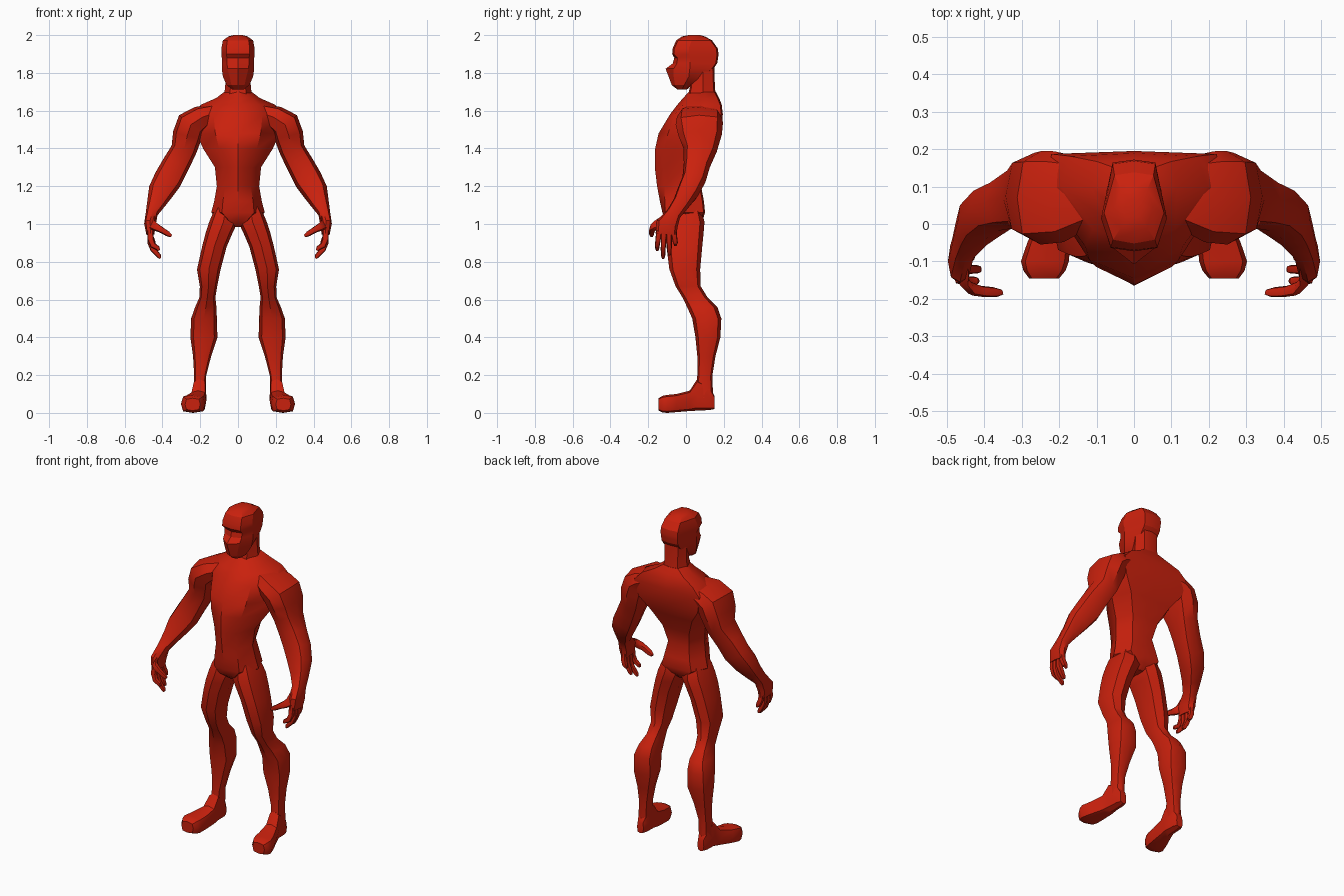
import bpy, bmesh, math
from mathutils import Vector

if "Cube" in bpy.data.objects:
    bpy.data.objects.remove(bpy.data.objects["Cube"], do_unlink=True)

red = bpy.data.materials.new("suit_red")
red.use_nodes = True
RED = (0.59, 0.015, 0.004, 1)
red.diffuse_color = RED
red.node_tree.nodes["Principled BSDF"].inputs["Base Color"].default_value = RED


def loft(name, rings, mirror=False, angle=38):
    """Skin a list of equal-length point rings and cap both ends."""
    bm = bmesh.new()
    loops = [[bm.verts.new(p) for p in r] for r in rings]
    n = len(rings[0])
    for a, b in zip(loops, loops[1:]):
        for i in range(n):
            j = (i + 1) % n
            bm.faces.new((a[i], a[j], b[j], b[i]))
    bm.faces.new(loops[0])
    bm.faces.new(loops[-1])
    bmesh.ops.recalc_face_normals(bm, faces=bm.faces)
    mesh = bpy.data.meshes.new(name)
    bm.to_mesh(mesh)
    bm.free()
    mesh.materials.append(red)
    ob = bpy.data.objects.new(name, mesh)
    bpy.context.collection.objects.link(ob)
    if mirror:
        ob.modifiers.new("mirror", "MIRROR").use_mirror_merge = False
    bpy.ops.object.select_all(action="DESELECT")
    ob.select_set(True)
    bpy.context.view_layer.objects.active = ob
    bpy.ops.object.shade_smooth_by_angle(angle=math.radians(angle))
    return ob


def ring(c, u, v, corner=0.77):
    """Eight-sided section around c with half-axes u and v."""
    c, pts = Vector(c), []
    for k in range(8):
        x, y = round(math.cos(k * math.pi / 4)), round(math.sin(k * math.pi / 4))
        f = corner if x and y else 1
        pts.append(c + u * x * f + v * y * f)
    return pts


def tube(name, rows, **kw):
    """Limb along a path; each row is x, y, z, side radius, depth radius."""
    pts = [Vector(r[:3]) for r in rows]
    rings = []
    for i, r in enumerate(rows):
        t = (pts[min(i + 1, len(pts) - 1)] - pts[max(i - 1, 0)]).normalized()
        d = Vector((0, 1, 0))
        d = (d - t * d.dot(t)).normalized()
        rings.append(ring(pts[i], t.cross(d) * r[3], d * r[4]))
    return loft(name, rings, **kw)


def body_ring(z, yf, wf, yq, w, ym, wb, yb):
    """Symmetric section: front ridge, front corner, side, back corner, back."""
    half = [(wf, yq), (w, ym), (wb, yb - 0.008)]
    pts = [(0, yf)] + half + [(0, yb)] + [(-x, y) for x, y in reversed(half)]
    return [Vector((x, y, z)) for x, y in pts]


# Torso: z, front, front corner x/y, side x/y, back corner x, back
loft("torso", [body_ring(*r) for r in [
    (0.985, -0.07, 0.012, -0.065, 0.02, 0.0, 0.012, 0.06),
    (1.02, -0.108, 0.05, -0.106, 0.09, 0.0, 0.06, 0.088),
    (1.06, -0.125, 0.085, -0.11, 0.142, -0.005, 0.10, 0.101),
    (1.12, -0.138, 0.08, -0.112, 0.126, -0.01, 0.085, 0.095),
    (1.20, -0.153, 0.068, -0.115, 0.112, -0.02, 0.07, 0.08),
    (1.30, -0.165, 0.075, -0.12, 0.122, -0.01, 0.09, 0.105),
    (1.40, -0.163, 0.10, -0.115, 0.185, 0.03, 0.14, 0.15),
    (1.48, -0.145, 0.12, -0.095, 0.22, 0.06, 0.20, 0.182),
    (1.58, -0.085, 0.13, -0.06, 0.24, 0.09, 0.22, 0.195),
    (1.632, -0.045, 0.11, -0.015, 0.195, 0.10, 0.17, 0.189),
    (1.667, -0.015, 0.07, 0.01, 0.115, 0.10, 0.10, 0.175),
    (1.70, 0.015, 0.04, 0.03, 0.072, 0.10, 0.05, 0.158),
]])

# Neck
loft("neck", [body_ring(*r) for r in [
    (1.64, 0.0, 0.05, 0.01, 0.085, 0.09, 0.055, 0.165),
    (1.72, 0.02, 0.04, 0.028, 0.068, 0.09, 0.045, 0.153),
    (1.84, 0.02, 0.04, 0.028, 0.064, 0.09, 0.045, 0.15),
]])

# Head: chin, pointed mouth guard, recessed eye band, domed skull
loft("head", [body_ring(*r) for r in [
    (1.712, -0.045, 0.018, -0.04, 0.03, -0.02, 0.018, 0.005),
    (1.735, -0.075, 0.034, -0.058, 0.06, -0.01, 0.04, 0.03),
    (1.78, -0.092, 0.045, -0.065, 0.08, 0.015, 0.05, 0.10),
    (1.822, -0.108, 0.055, -0.065, 0.086, 0.02, 0.055, 0.145),
    (1.85, -0.07, 0.058, -0.048, 0.086, 0.02, 0.055, 0.165),
    (1.88, -0.062, 0.058, -0.045, 0.086, 0.02, 0.055, 0.17),
    (1.90, -0.073, 0.062, -0.064, 0.088, 0.015, 0.057, 0.172),
    (1.93, -0.07, 0.062, -0.062, 0.088, 0.015, 0.057, 0.168),
    (1.972, -0.052, 0.056, -0.042, 0.08, 0.03, 0.052, 0.138),
    (1.993, -0.02, 0.035, -0.01, 0.05, 0.045, 0.035, 0.10),
    (2.0, 0.015, 0.015, 0.02, 0.025, 0.045, 0.015, 0.075),
]], angle=25)

# Legs: z, inner x, outer x, front y, back y
legs = [
    (1.12, 0.012, 0.10, -0.08, 0.065), (1.06, 0.006, 0.132, -0.102, 0.085),
    (1.01, 0.002, 0.153, -0.11, 0.098),
    (0.95, 0.03, 0.172, -0.11, 0.093), (0.88, 0.06, 0.19, -0.103, 0.086),
    (0.76, 0.092, 0.217, -0.088, 0.075), (0.67, 0.11, 0.202, -0.055, 0.078),
    (0.61, 0.12, 0.205, -0.018, 0.115), (0.56, 0.114, 0.227, 0.006, 0.166),
    (0.50, 0.112, 0.248, 0.033, 0.187), (0.40, 0.109, 0.252, 0.05, 0.182),
    (0.30, 0.142, 0.238, 0.06, 0.156), (0.20, 0.168, 0.232, 0.06, 0.14),
    (0.08, 0.172, 0.238, 0.045, 0.143),
]
loft("legs", [ring(((a + b) / 2, (f + k) / 2, z), Vector(((b - a) / 2, 0, 0)),
                   Vector((0, (k - f) / 2, 0))) for z, a, b, f, k in legs], mirror=True)

# Feet: y, inner x, outer x, bottom z, top z
feet = [
    (0.15, 0.182, 0.225, 0.02, 0.09), (0.125, 0.172, 0.236, 0.015, 0.14),
    (0.06, 0.168, 0.24, 0.012, 0.18), (0.02, 0.168, 0.254, 0.01, 0.118),
    (-0.05, 0.17, 0.285, 0.004, 0.1), (-0.10, 0.174, 0.302, 0.0, 0.095),
    (-0.125, 0.183, 0.295, 0.002, 0.09), (-0.145, 0.2, 0.28, 0.012, 0.078),
]
loft("feet", [ring(((a + b) / 2, y, (l + h) / 2), Vector(((b - a) / 2, 0, 0)),
                   Vector((0, 0, (h - l) / 2)), 0.82) for y, a, b, l, h in feet], mirror=True)

# Arms from shoulder to palm
tube("arms", [
    (0.13, 0.085, 1.585, 0.05, 0.095), (0.20, 0.073, 1.56, 0.066, 0.122),
    (0.248, 0.07, 1.528, 0.08, 0.125), (0.268, 0.075, 1.47, 0.078, 0.115),
    (0.288, 0.075, 1.39, 0.068, 0.088), (0.332, 0.057, 1.31, 0.072, 0.07),
    (0.372, 0.042, 1.235, 0.075, 0.063), (0.41, 0.01, 1.17, 0.067, 0.058),
    (0.434, -0.025, 1.11, 0.049, 0.046), (0.457, -0.065, 1.055, 0.032, 0.04),
    (0.466, -0.1, 1.00, 0.031, 0.058), (0.464, -0.105, 0.945, 0.021, 0.056),
], mirror=True)

# Fingers: name, root y, tip y, tip x, tip z
for name, y0, y1, x, z in [("index", -0.143, -0.152, 0.418, 0.86),
                           ("middle", -0.117, -0.121, 0.412, 0.818),
                           ("ring", -0.09, -0.088, 0.43, 0.835),
                           ("little", -0.066, -0.056, 0.44, 0.885)]:
    zm = (0.955 + z) / 2
    tube(name + "_fingers", [
        (0.464, y0, 0.965, 0.016, 0.015), (0.463, (y0 + y1) / 2, zm + 0.012, 0.016, 0.014),
        (0.45, y1, zm - 0.02, 0.015, 0.013), (x + 0.006, y1, z + 0.012, 0.012, 0.011),
        (x, y1, z, 0.006, 0.007)], mirror=True)


def thumb_ring(x, y, z, r):
    return ring((x, y, z), Vector((0.3, 0.95, 0)) * r, Vector((-0.5, 0, 0.87)) * r)


# Thumbs sweep forward and inward
loft("thumbs", [thumb_ring(*r) for r in [
    (0.460, -0.11, 1.02, 0.03), (0.460, -0.145, 1.00, 0.027),
    (0.438, -0.171, 0.985, 0.021), (0.405, -0.18, 0.968, 0.016),
    (0.372, -0.182, 0.948, 0.014), (0.354, -0.182, 0.937, 0.008)]], mirror=True)
